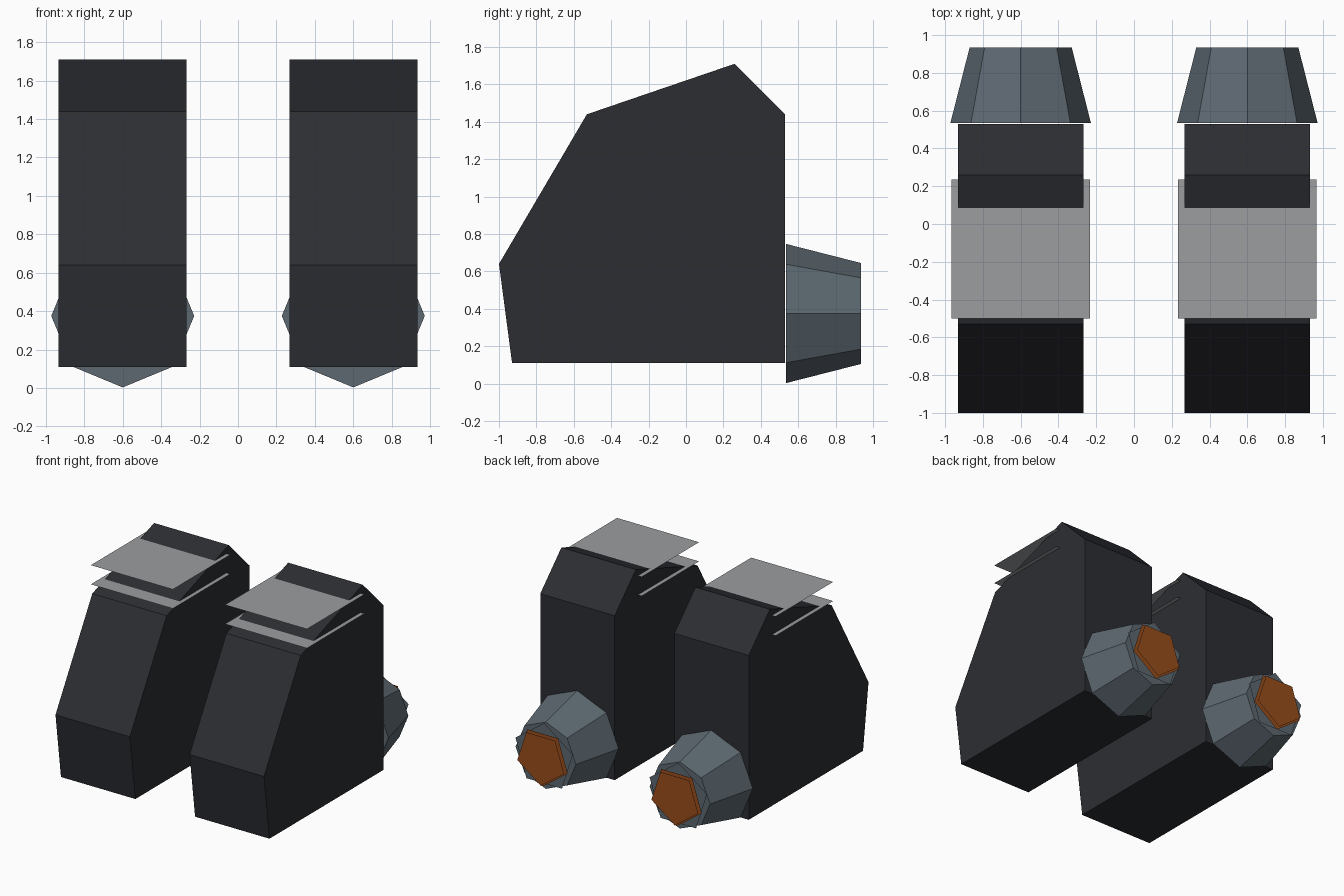
import bpy, bmesh, math
from mathutils import Matrix

if "Cube" in bpy.data.objects:
    bpy.data.objects.remove(bpy.data.objects["Cube"])


def material(name, rgb):
    m = bpy.data.materials.new(name)
    m.diffuse_color = (*rgb, 1)
    m.use_nodes = True
    m.node_tree.nodes["Principled BSDF"].inputs["Base Color"].default_value = m.diffuse_color
    return m


DARK = material("dark_hull", (0.025, 0.027, 0.032))
STEEL = material("steel", (0.11, 0.14, 0.165))
GREY = material("vent_grey", (0.33, 0.34, 0.35))
GLOW = material("exhaust_orange", (0.32, 0.075, 0.012))


def finish(name, bm, mat, x):
    me = bpy.data.meshes.new(name)
    bm.to_mesh(me)
    bm.free()
    ob = bpy.data.objects.new(name, me)
    ob.location.x = x
    me.materials.append(mat)
    bpy.context.collection.objects.link(ob)


def prism(name, profile, half, mat, x):
    bm = bmesh.new()
    face = bm.faces.new([bm.verts.new((-half, y, z)) for y, z in profile])
    ext = bmesh.ops.extrude_face_region(bm, geom=[face])
    verts = [v for v in ext["geom"] if isinstance(v, bmesh.types.BMVert)]
    bmesh.ops.translate(bm, verts=verts, vec=(2 * half, 0, 0))
    bmesh.ops.recalc_face_normals(bm, faces=bm.faces)
    finish(name, bm, mat, x)


def disc(name, sides, radius, start, y, mat, x):
    bm = bmesh.new()
    bm.faces.new([bm.verts.new((radius * math.cos(start + i * math.tau / sides), y,
                                AXIS_Z + radius * math.sin(start + i * math.tau / sides)))
                  for i in reversed(range(sides))])
    finish(name, bm, mat, x)


AXIS_Z = 0.375
HULL = [(-0.93, 0.11), (-1.0, 0.64), (-0.53, 1.44), (0.26, 1.71), (0.53, 1.44), (0.53, 0.11)]

for side, x in (("left", -0.6), ("right", 0.6)):
    # Angular engine housing
    prism(side + "_housing", HULL, 0.333, DARK, x)

    # Eight-sided tapered nozzle
    bm = bmesh.new()
    bmesh.ops.create_cone(bm, cap_ends=True, segments=8, radius1=0.372, radius2=0.27, depth=0.4,
                          matrix=Matrix.Translation((0, 0.735, AXIS_Z)) @ Matrix.Rotation(-math.pi / 2, 4, "X"))
    finish(side + "_nozzle", bm, STEEL, x)

    # Flat plates at the nozzle exit
    disc(side + "_exhaust_rim", 5, 0.27, math.pi / 2, 0.955, STEEL, x)
    disc(side + "_outer_glow", 5, 0.235, -math.pi / 2, 0.975, GLOW, x)
    disc(side + "_inner_glow", 5, 0.22, -math.pi / 2, 1.0, GLOW, x)

    # Thin roof vent plates cutting through the housing
    for i, z in enumerate((1.495, 1.65)):
        bm = bmesh.new()
        bm.faces.new([bm.verts.new((px, py, z)) for px, py in
                      ((-0.367, -0.5), (0.367, -0.5), (0.367, 0.235), (-0.367, 0.235))])
        finish(f"{side}_vent_plate_{i + 1}", bm, GREY, x)
